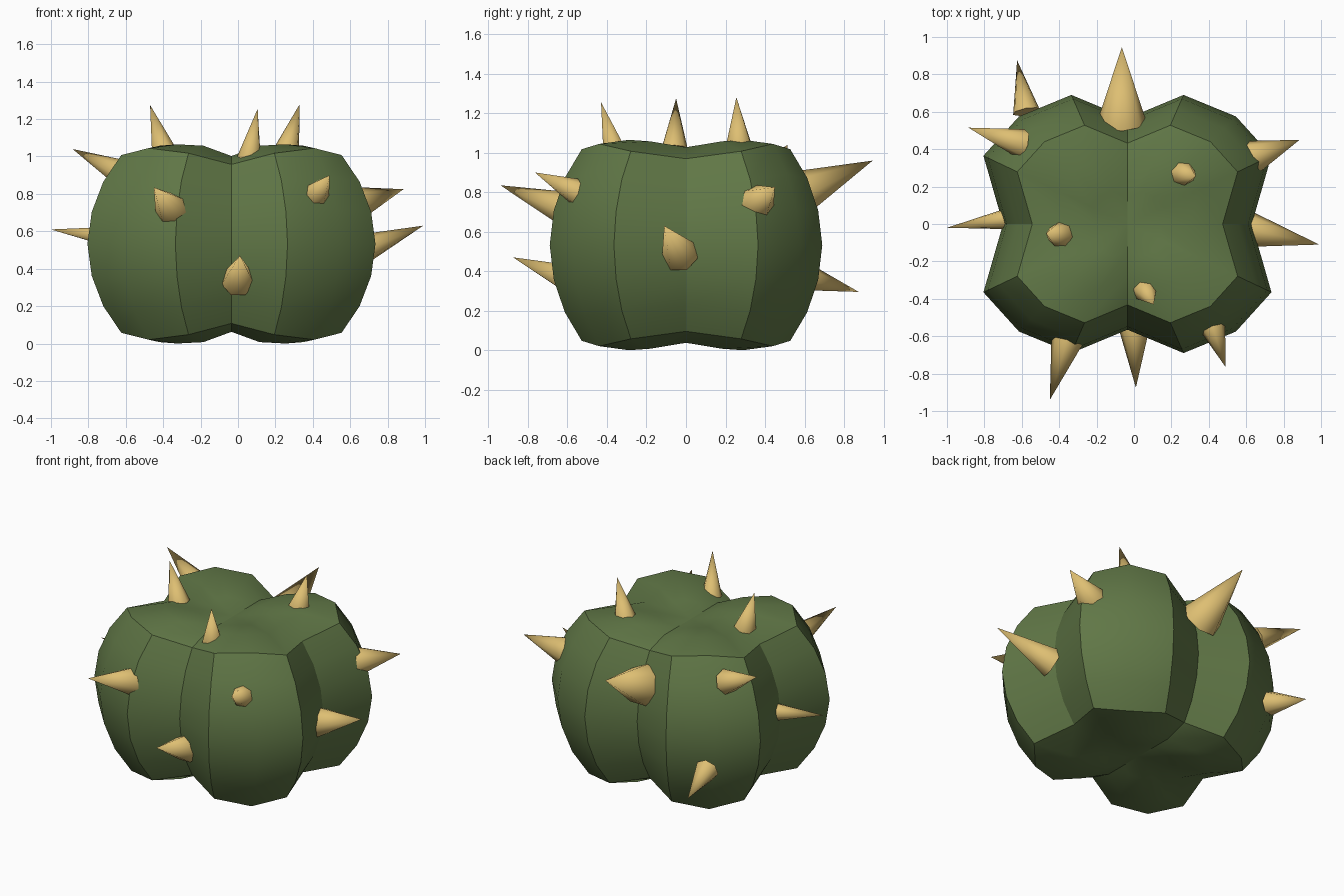
import bpy, bmesh, math
from mathutils import Vector

if "Cube" in bpy.data.objects:
    bpy.data.objects.remove(bpy.data.objects["Cube"])


def material(name, rgb):
    m = bpy.data.materials.new(name)
    m.diffuse_color = (*rgb, 1)
    m.use_nodes = True
    m.node_tree.nodes["Principled BSDF"].inputs["Base Color"].default_value = m.diffuse_color
    return m


green = material("cactus green", (0.118, 0.185, 0.062))
tan = material("spike tan", (0.73, 0.52, 0.17))


def add_object(name, bm, mat, angle):
    bmesh.ops.recalc_face_normals(bm, faces=bm.faces)
    me = bpy.data.meshes.new(name)
    bm.to_mesh(me)
    bm.free()
    me.materials.append(mat)
    ob = bpy.data.objects.new(name, me)
    bpy.context.collection.objects.link(ob)
    bpy.ops.object.select_all(action='DESELECT')
    ob.select_set(True)
    bpy.context.view_layer.objects.active = ob
    bpy.ops.object.shade_smooth_by_angle(angle=math.radians(angle))
    return ob


# Body: four-lobed outline, one quadrant mirrored to 16 points
CX, MID = -0.035, 0.5325
# x, y, rim height, inner ring height, innermost ring height (from the middle)
quad = [(0.665, 0.0, 0.437, 0.495, 0.49),
        (0.770, 0.365, 0.475, 0.525, 0.50),
        (0.580, 0.575, 0.512, 0.5325, 0.505),
        (0.300, 0.690, 0.485, 0.525, 0.495),
        (0.0, 0.565, 0.425, 0.47, 0.47)]
outline = [(x, y, *h) for x, y, *h in quad]
outline += [(-x, y, *h) for x, y, *h in quad[-2::-1]]
outline += [(x, -y, *h) for x, y, *h in outline[-2:0:-1]]

# Levels: plan scale, height column, fraction of that height
upper = [(0.97, 2, 0.36), (0.89, 2, 0.70), (0.765, 2, 1.0), (0.5, 3, 1.0), (0.25, 4, 1.0)]
levels = [(s, c, -f) for s, c, f in reversed(upper)] + [(1.0, 2, 0.0)] + upper

bm = bmesh.new()
rings = [[bm.verts.new((CX + p[0] * s, p[1] * s, MID + p[c] * f)) for p in outline]
         for s, c, f in levels]
n = len(outline)
for a, b in zip(rings, rings[1:]):
    for i in range(n):
        j = (i + 1) % n
        bm.faces.new((a[i], a[j], b[j], b[i]))
for ring, z in ((rings[0], MID - 0.47), (rings[-1], MID + 0.47)):
    pole = bm.verts.new((CX, 0, z))
    for i in range(n):
        bm.faces.new((ring[i], ring[(i + 1) % n], pole))
add_object("cactus_body", bm, green, 30)


# Spikes: base centre, tip, base radius
spikes = [((-0.575, 0.60, 0.37), (-0.625, 0.875, 0.295), 0.075),
          ((-0.065, 0.55, 0.78), (-0.065, 0.945, 0.96), 0.13),
          ((-0.60, 0.43, 0.90), (-0.885, 0.515, 1.04), 0.08),
          ((0.64, 0.36, 0.75), (0.885, 0.45, 0.825), 0.09),
          ((0.26, 0.27, 1.03), (0.33, 0.255, 1.28), 0.07),
          ((-0.395, -0.06, 1.02), (-0.47, -0.05, 1.275), 0.07),
          ((0.06, -0.355, 0.99), (0.105, -0.43, 1.255), 0.065),
          ((-0.66, 0.03, 0.565), (-1.0, -0.02, 0.61), 0.06),
          ((0.62, -0.03, 0.485), (0.99, -0.11, 0.63), 0.095),
          ((0.42, -0.55, 0.80), (0.49, -0.765, 0.90), 0.07),
          ((-0.355, -0.61, 0.715), (-0.45, -0.94, 0.835), 0.09),
          ((0.0, -0.53, 0.335), (0.01, -0.875, 0.47), 0.09)]
for k, (base, tip, r) in enumerate(spikes):
    base, tip = Vector(base), Vector(tip)
    axis = tip - base
    bm = bmesh.new()
    bmesh.ops.create_cone(bm, cap_ends=True, segments=7, radius1=r, radius2=0,
                          depth=axis.length)
    bmesh.ops.remove_doubles(bm, verts=bm.verts, dist=1e-5)
    ob = add_object(f"spike_{k + 1}", bm, tan, 55)
    ob.rotation_mode = 'QUATERNION'
    ob.rotation_quaternion = axis.to_track_quat('Z', 'Y')
    ob.location = (base + tip) / 2
